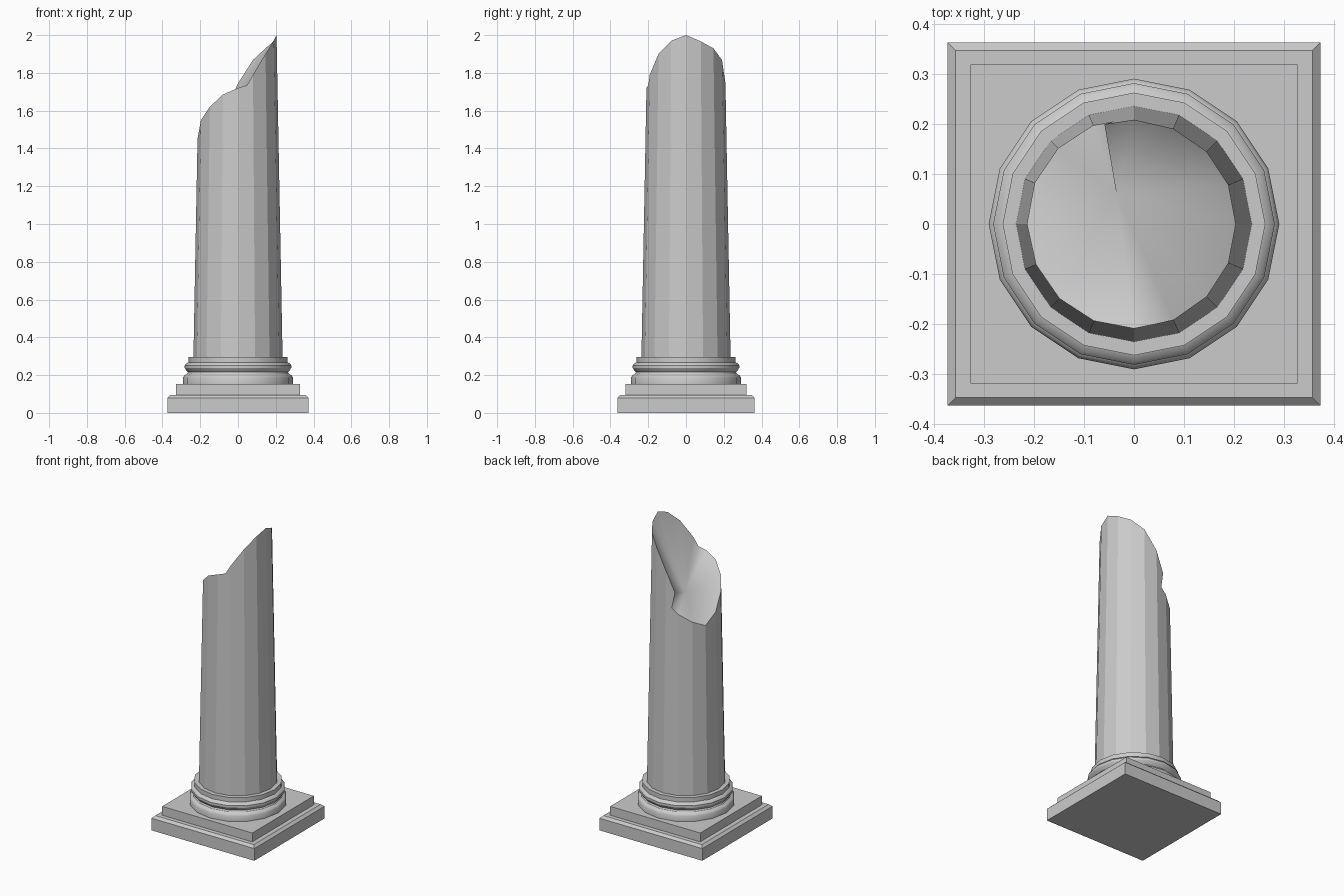
import bpy, bmesh
from math import sin, cos, radians

if "Cube" in bpy.data.objects:
    bpy.data.objects.remove(bpy.data.objects["Cube"])

SIDES = 16


def finish(name, bm, smooth_angle=None):
    bmesh.ops.recalc_face_normals(bm, faces=bm.faces)
    me = bpy.data.meshes.new(name)
    bm.to_mesh(me)
    bm.free()
    ob = bpy.data.objects.new(name, me)
    bpy.context.collection.objects.link(ob)
    if smooth_angle:
        bpy.ops.object.select_all(action='DESELECT')
        ob.select_set(True)
        bpy.context.view_layer.objects.active = ob
        bpy.ops.object.shade_smooth_by_angle(angle=radians(smooth_angle))
    return ob


def loft(name, sections, smooth_angle=None):
    """Skin a stack of closed sections and cap both ends."""
    bm = bmesh.new()
    rings = [[bm.verts.new(p) for p in s] for s in sections]
    n = len(rings[0])
    for a, b in zip(rings, rings[1:]):
        for i in range(n):
            j = (i + 1) % n
            bm.faces.new((a[i], a[j], b[j], b[i]))
    bm.faces.new(rings[0])
    bm.faces.new(rings[-1])
    return finish(name, bm, smooth_angle)


def rect(x, y, z):
    return [(-x, -y, z), (x, -y, z), (x, y, z), (-x, y, z)]


def circle(r, z):
    step = 360 / SIDES
    return [(r * cos(radians(i * step)), r * sin(radians(i * step)), z) for i in range(SIDES)]


# Square plinth with bevelled top edge, and the step above it
loft("plinth", [rect(.373, .363, 0), rect(.373, .363, .08), rect(.357, .347, .095)])
loft("plinth_step", [rect(.327, .319, .095), rect(.327, .319, .153)])

# Turned base mouldings
profile = [(.291, .153), (.291, .188), (.284, .199), (.27, .206), (.265, .216),
           (.273, .224), (.282, .238), (.282, .252), (.275, .262),
           (.263, .268), (.263, .297)]
loft("base_mouldings", [circle(r, z) for r, z in profile], 32)

# Broken tapered shaft: rim heights at each corner, starting at +x
heights = [2.0, 1.967, 1.93, 1.868, 1.745, 1.475, 1.425, 1.39,
           1.45, 1.55, 1.62, 1.685, 1.72, 1.79, 1.90, 1.97]
# extra rim points where the fracture crosses a flat: side -> (angle, height)
notches = {4: [(106.5, 1.612), (101, 1.509)], 12: [(283.7, 1.735)]}
step = 360 / SIDES


def shaft_point(angle, z):
    r = .236 - .0188 * (z - .297)
    off = (angle % step) - step / 2
    r *= cos(radians(step / 2)) / cos(radians(off))
    return (r * cos(radians(angle)), r * sin(radians(angle)), z)


bm = bmesh.new()
low = [bm.verts.new(shaft_point(i * step, .297)) for i in range(SIDES)]
top = [bm.verts.new(shaft_point(i * step, heights[i])) for i in range(SIDES)]
rim = []
for i in range(SIDES):
    j = (i + 1) % SIDES
    extra = [bm.verts.new(shaft_point(a, z)) for a, z in notches.get(i, [])]
    bm.faces.new([low[i], low[j], top[j]] + extra[::-1] + [top[i]])
    rim += [top[i]] + extra
bm.faces.new(low)

# Fracture surface fanning out from the deepest crease point
centre = bm.verts.new((-.035, .06, 1.556))
for a, b in zip(rim, rim[1:] + rim[:1]):
    f = bm.faces.new((a, b, centre))
    f.smooth = True
shaft = finish("broken_shaft", bm)
# keep the shaft facets and rim crisp
for e in shaft.data.edges:
    a, b = (shaft.data.vertices[v].index for v in e.vertices)
    last = len(shaft.data.vertices) - 1
    e.use_edge_sharp = last not in (a, b)
